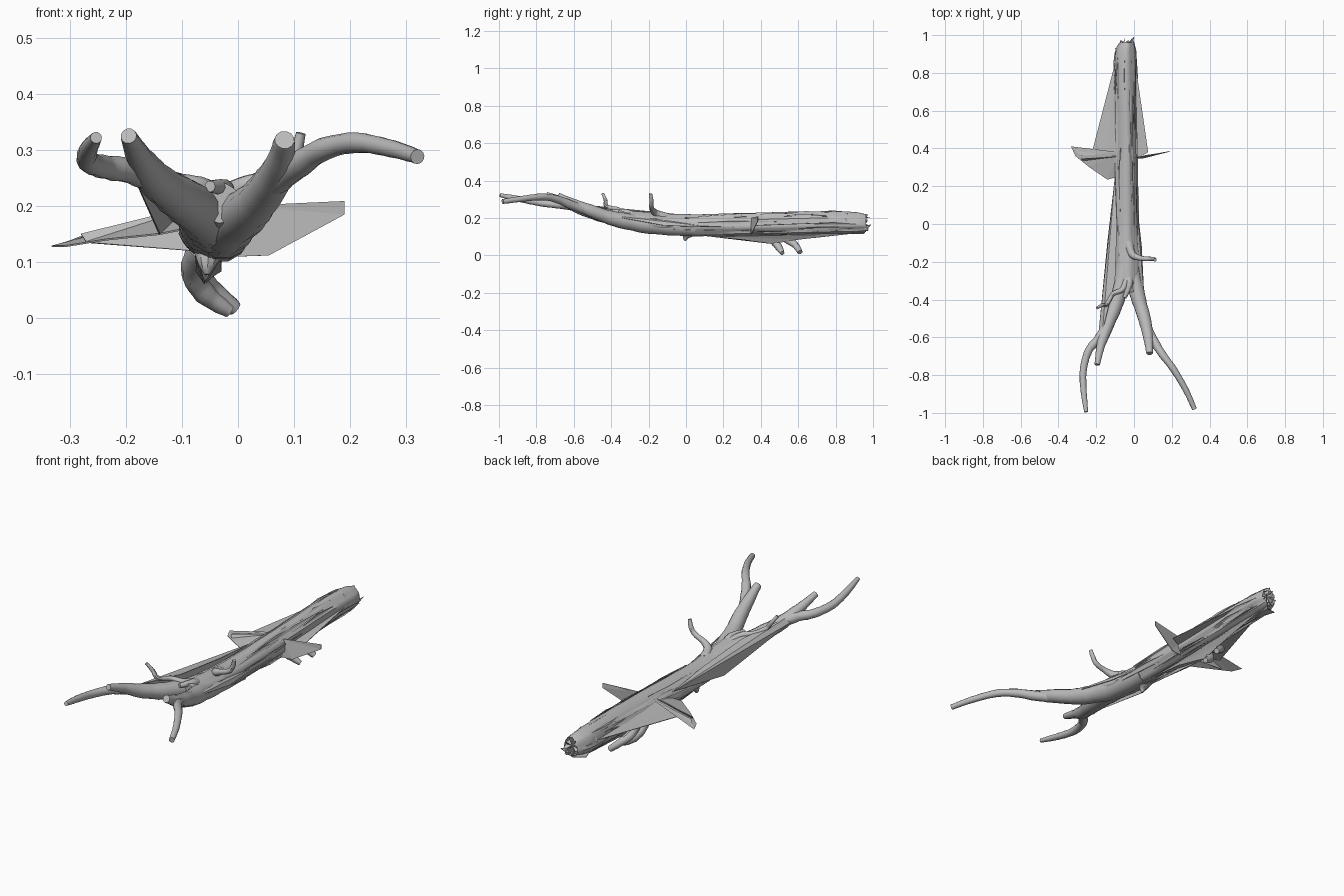
import bpy, bmesh, math, random
from mathutils import Vector

random.seed(4)
if "Cube" in bpy.data.objects:
    bpy.data.objects.remove(bpy.data.objects["Cube"])

wood = bpy.data.materials.new("grey wood")
wood.use_nodes = True
colour = (0.5, 0.5, 0.5, 1)
wood.diffuse_color = colour
wood.node_tree.nodes["Principled BSDF"].inputs["Base Color"].default_value = colour


def finish(name, bm, smooth=True):
    bmesh.ops.recalc_face_normals(bm, faces=bm.faces)
    mesh = bpy.data.meshes.new(name)
    bm.to_mesh(mesh)
    bm.free()
    ob = bpy.data.objects.new(name, mesh)
    bpy.context.collection.objects.link(ob)
    mesh.materials.append(wood)
    if smooth:
        bpy.ops.object.select_all(action='DESELECT')
        bpy.context.view_layer.objects.active = ob
        ob.select_set(True)
        bpy.ops.object.shade_smooth_by_angle(angle=math.radians(40))
    return ob


def spline(keys, steps):
    """Smooth path through key rows of equal length."""
    rows = []
    for i in range(len(keys) - 1):
        a, b, c, d = (keys[max(0, min(len(keys) - 1, i + k))] for k in (-1, 0, 1, 2))
        for s in range(steps):
            t = s / steps
            rows.append([0.5 * (2 * q + (r - p) * t + (2 * p - 5 * q + 4 * r - u) * t * t
                                + (3 * q - p - 3 * r + u) * t ** 3)
                         for p, q, r, u in zip(a, b, c, d)])
    rows.append(list(keys[-1]))
    return rows


def branch(name, keys, sides=12, steps=5, knots=0.05):
    """Round tapering limb; each key is x, y, z, radius."""
    rows = spline(keys, steps)
    bm = bmesh.new()
    rings = []
    side = None
    for i, row in enumerate(rows):
        ahead = Vector(rows[min(i + 1, len(rows) - 1)][:3])
        tangent = (ahead - Vector(rows[max(i - 1, 0)][:3])).normalized()
        if side is None:
            side = tangent.orthogonal()
        side = (side - tangent * side.dot(tangent)).normalized()
        up = tangent.cross(side)
        r = row[3] * (1 + random.uniform(-knots, knots))
        rings.append([bm.verts.new(Vector(row[:3]) + r * (
            side * math.cos(math.tau * k / sides) + up * math.sin(math.tau * k / sides)))
            for k in range(sides)])
    for a, b in zip(rings, rings[1:]):
        for k in range(sides):
            bm.faces.new((a[k - 1], a[k], b[k], b[k - 1]))
    bm.faces.new(rings[0])
    bm.faces.new(rings[-1])
    return finish(name, bm)


def sheet(name, points):
    """Thin splintered plate fanned from its first point."""
    bm = bmesh.new()
    v = [bm.verts.new(p) for p in points]
    for i in range(1, len(v) - 1):
        bm.faces.new((v[0], v[i], v[i + 1]))
    ob = finish(name, bm, False)
    mod = ob.modifiers.new("thickness", 'SOLIDIFY')
    mod.thickness = 0.003
    mod.offset = 0
    return ob


# Trunk: oval sections along y, as y, centre x, centre z, half width, half height
trunk_keys = [(-0.36, -0.035, 0.205, 0.05, 0.035), (-0.2, -0.035, 0.18, 0.068, 0.05),
              (0, -0.04, 0.162, 0.063, 0.056), (0.4, -0.04, 0.167, 0.058, 0.06),
              (0.75, -0.045, 0.175, 0.06, 0.06), (0.9, -0.045, 0.174, 0.058, 0.056),
              (0.97, -0.035, 0.172, 0.035, 0.045)]
SIDES = 28
trunk_rows = spline(trunk_keys, 5)
flutes = [random.uniform(0.9, 1.06) for _ in range(SIDES)]
bm = bmesh.new()
rings = []
for i, (y, cx, cz, w, h) in enumerate(trunk_rows):
    ring = []
    for k in range(SIDES):
        a = math.tau * k / SIDES
        f = flutes[k] + random.uniform(-0.02, 0.02)
        tip = random.uniform(-0.05, 0.01) if i == len(trunk_rows) - 1 else 0
        ring.append(bm.verts.new((cx + w * f * math.cos(a), y + tip, cz + h * f * math.sin(a))))
    rings.append(ring)
for a, b in zip(rings, rings[1:]):
    for k in range(SIDES):
        bm.faces.new((a[k - 1], a[k], b[k], b[k - 1]))
bm.faces.new(rings[0])
bmesh.ops.poke(bm, faces=[bm.faces.new(rings[-1])])
finish("trunk", bm)


def on_trunk(y, a, lift):
    row = min(trunk_rows, key=lambda r: abs(r[0] - y))
    return Vector((row[1] + row[3] * lift * math.cos(a), y, row[2] + row[4] * lift * math.sin(a)))


# Bark: long pointed slivers lifting off the trunk
bm = bmesh.new()
for n in range(46):
    a = random.uniform(0, math.tau)
    y0 = random.uniform(-0.15, 0.7)
    y1 = min(y0 + random.uniform(0.2, 0.55), 0.96)
    half = random.uniform(0.08, 0.2)
    mid = y0 + (y1 - y0) * random.uniform(0.3, 0.7)
    quad = [on_trunk(y0, a, 0.98), on_trunk(mid, a - half, 1.0),
            on_trunk(y1, a, 1.02), on_trunk(mid, a + half, 1.1)]
    inner = [on_trunk(p.y, a, 0.9) for p in (quad[0], quad[2])]
    v = [bm.verts.new(p) for p in quad + inner]
    for f in ((0, 1, 2), (0, 2, 3), (0, 4, 5, 2)):
        bm.faces.new([v[k] for k in f])
finish("bark_slivers", bm, False)

# Jagged broken end
bm = bmesh.new()
for k in range(9):
    a = math.tau * k / 9
    tip = on_trunk(0.97, a, 0.75)
    tip.y = random.uniform(0.95, 0.99)
    v = [bm.verts.new(p) for p in (on_trunk(0.85, a - 0.35, 1.0), on_trunk(0.85, a + 0.35, 1.0),
                                   tip, on_trunk(0.88, a, 0.5))]
    for f in ((0, 1, 2), (0, 2, 3), (1, 3, 2), (0, 3, 1)):
        bm.faces.new([v[j] for j in f])
finish("broken_end", bm, False)
sheet("end_splinter_low", [(-0.05, 0.8, 0.12), (-0.1, 0.93, 0.125), (-0.04, 0.95, 0.115), (0, 0.99, 0.165)])

# Main fork and its limbs
branch("right_fork", [(-0.04, 0.02, 0.155, 0.05), (-0.045, -0.2, 0.175, 0.052), (-0.09, -0.4, 0.205, 0.042),
                      (-0.145, -0.55, 0.245, 0.032), (-0.175, -0.64, 0.285, 0.024),
                      (-0.195, -0.745, 0.325, 0.014)])
branch("right_long_limb", [(-0.15, -0.55, 0.25, 0.026), (-0.19, -0.61, 0.263, 0.024),
                           (-0.24, -0.67, 0.27, 0.021), (-0.268, -0.77, 0.28, 0.019),
                           (-0.267, -0.88, 0.3, 0.016), (-0.253, -0.995, 0.322, 0.011)])
branch("left_fork", [(-0.03, 0.05, 0.15, 0.048), (-0.02, -0.2, 0.165, 0.05), (0.02, -0.38, 0.195, 0.04),
                     (0.055, -0.5, 0.235, 0.034), (0.075, -0.6, 0.275, 0.027),
                     (0.083, -0.685, 0.318, 0.018)])
branch("left_long_limb", [(0.06, -0.53, 0.24, 0.026), (0.1, -0.61, 0.268, 0.024),
                          (0.15, -0.69, 0.3, 0.021), (0.21, -0.77, 0.313, 0.018),
                          (0.275, -0.88, 0.302, 0.016), (0.32, -0.98, 0.288, 0.013)])

# Broken twigs on the upper side
branch("left_twig", [(-0.03, -0.1, 0.2, 0.028), (-0.01, -0.16, 0.225, 0.02), (0.03, -0.18, 0.245, 0.014),
                     (0.08, -0.185, 0.265, 0.012), (0.102, -0.185, 0.295, 0.011),
                     (0.112, -0.19, 0.33, 0.009)], 9)
branch("right_twig", [(-0.035, -0.28, 0.21, 0.025), (-0.06, -0.345, 0.235, 0.015),
                      (-0.11, -0.37, 0.248, 0.012), (-0.145, -0.425, 0.262, 0.011),
                      (-0.17, -0.43, 0.295, 0.01), (-0.195, -0.445, 0.33, 0.007)], 9)
branch("crotch_knot", [(-0.035, -0.26, 0.2, 0.03), (-0.025, -0.32, 0.23, 0.018), (-0.05, -0.39, 0.235, 0.01)], 9)

# Stubs the log rests on
branch("front_foot", [(-0.06, 0.4, 0.125, 0.03), (-0.08, 0.46, 0.085, 0.022), (-0.06, 0.495, 0.045, 0.02),
                      (-0.015, 0.515, 0.012, 0.012)], 9)
branch("rear_foot", [(-0.06, 0.47, 0.125, 0.03), (-0.075, 0.54, 0.085, 0.022), (-0.05, 0.585, 0.055, 0.019),
                     (-0.005, 0.61, 0.017, 0.014)], 9)
branch("belly_knot", [(-0.05, 0.02, 0.13, 0.035), (-0.055, 0, 0.1, 0.018), (-0.055, -0.005, 0.078, 0.005)], 8)

# Splintered sheets down both flanks
sheet("right_rear_flap", [(-0.09, 0.89, 0.18), (-0.225, 0.37, 0.15), (-0.15, 0.34, 0.16), (-0.09, 0.35, 0.19)])
sheet("left_rear_flap", [(0, 0.9, 0.18), (0.075, 0.38, 0.16), (0, 0.34, 0.16)])
sheet("right_spike", [(-0.08, 0.38, 0.2), (-0.28, 0.36, 0.145), (-0.332, 0.41, 0.128), (-0.31, 0.36, 0.128),
                      (-0.235, 0.3, 0.14), (-0.14, 0.235, 0.15), (-0.09, 0.25, 0.16)])
sheet("right_spike_blade", [(-0.08, 0.36, 0.2), (-0.28, 0.345, 0.15), (-0.27, 0.335, 0.135), (-0.08, 0.34, 0.12)])
sheet("left_spike", [(0, 0.35, 0.2), (0, 0.345, 0.11), (0.055, 0.35, 0.112), (0.19, 0.385, 0.185),
                     (0.19, 0.385, 0.209), (0.07, 0.365, 0.2)])
sheet("right_front_flap", [(-0.1, 0.25, 0.19), (-0.14, -0.1, 0.15), (-0.185, -0.56, 0.25),
                           (-0.165, -0.56, 0.272), (-0.1, -0.3, 0.245), (-0.09, 0, 0.215)])
sheet("left_front_flap", [(0.01, 0.15, 0.15), (0.04, -0.12, 0.16), (0.055, -0.42, 0.215), (0.02, -0.2, 0.2)])
for name, x in (("left_belly_flap", -0.03), ("right_belly_flap", -0.075)):
    sheet(name, [(x, 0.05, 0.11), (x, 0.3, 0.085), (-0.06, 0.46, 0.062), (-0.05, 0.6, 0.085), (x, 0.9, 0.118),
                 (x, 0.5, 0.14)])
